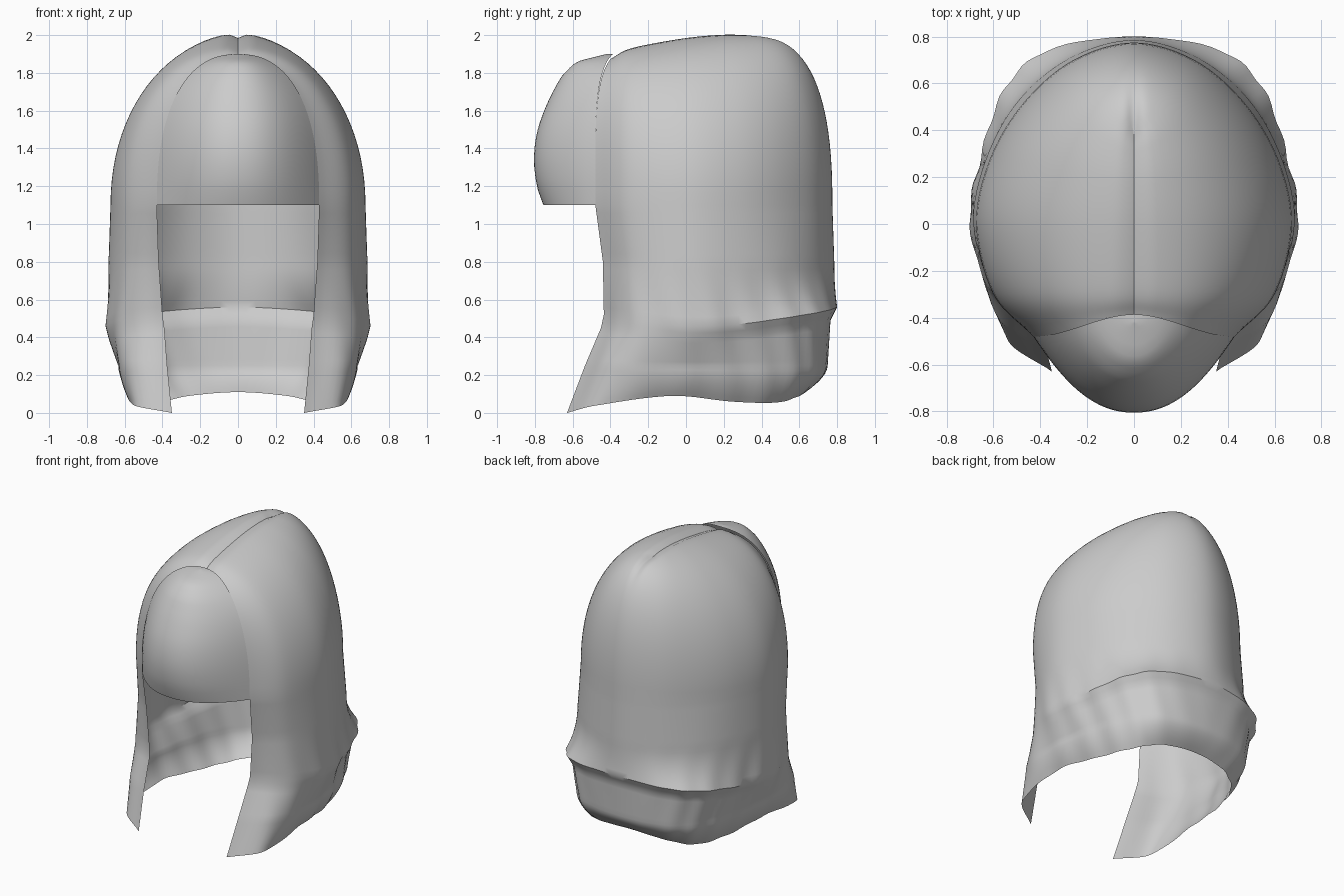
import bpy, math

if "Cube" in bpy.data.objects:
    bpy.data.objects.remove(bpy.data.objects["Cube"])

# Half cross-sections from the front edge (s=0) round to the back centre (s=6)
RINGS = [
    [(.43, -.48), (.60, -.30), (.675, 0), (.615, .28), (.47, .52), (.26, .70), (0, .775)],
    [(.42, -.44), (.60, -.28), (.685, 0), (.63, .28), (.49, .53), (.27, .71), (0, .785)],
    [(.40, -.435), (.61, -.29), (.70, 0), (.655, .28), (.555, .57), (.37, .74), (0, .80)],
    [(.39, -.45), (.61, -.30), (.68, 0), (.62, .28), (.52, .55), (.34, .71), (0, .765)],
    [(.375, -.535), (.595, -.38), (.63, -.03), (.58, .28), (.49, .54), (.32, .70), (0, .75)],
    [(.35, -.63), (.55, -.47), (.57, -.08), (.51, .24), (.42, .48), (.26, .60), (0, .63)],
]
RIDGE = [.52, .50, .46, .47, .51, .54, .56]
HEM = [0, .04, .09, .06, .055, .09, .11]
# Parting line positions, heights and dome roundness for each column
PART_Y = [-.385, -.28, -.02, .17, .30, .36, .38]
PART_Z = [1.885, 1.935, 1.985, 2.005, 2.005, 1.997, 1.995]
ROUND = [2.35, 2.2, 2.05, 2.05, 2.15, 2.35, 2.45]
BASE = 1.1


def spline(vals, s, mirrored=False):
    """Smooth interpolation through evenly spaced values; mirrored flattens the far end."""
    i = min(int(s), len(vals) - 2)
    t = s - i
    b, c = vals[i], vals[i + 1]
    a = vals[i - 1] if i > 0 else 2 * b - c
    d = vals[i + 2] if i + 2 < len(vals) else (b if mirrored else 2 * c - b)
    return b + .5 * t * (c - a + t * (2*a - 5*b + 4*c - d + t * (3*(b - c) + d - a)))


def ring_point(k, s):
    return (spline([p[0] for p in RINGS[k]], s), spline([p[1] for p in RINGS[k]], s, True))


def dome_point(s, a):
    n = spline(ROUND, s, True)
    r, h = max(0, math.sin(a)) ** (2 / n), max(0, math.cos(a)) ** (2 / n)
    bx, by = ring_point(0, s)
    y0 = spline(PART_Y, s, True)
    x = max(0, bx * r)
    z = BASE + (spline(PART_Z, s, True) - BASE) * h
    z -= .022 * math.exp(-(x / .03) ** 2) * h ** 8      # parting groove
    w = max(0, 1 - s)                                   # rounded front hairline
    f = (1 - w) * r + w * r * r * (3 - 2 * r)
    return (x, y0 + (by - y0) * f, z)


def side_point(s, k, t):
    ridge, hem = spline(RIDGE, s, True), spline(HEM, s, True)
    zs = [BASE, .8, ridge, ridge - .07, .25, hem]
    back = max(0, min(1, (s - .5) / 1.5))
    ease = {1: 2.2, 4: 1.8}.get(k, 1)                   # flare at ridge, round at hem
    e = t ** (1 + (ease - 1) * back)
    p, q = ring_point(k, s), ring_point(k + 1, s)
    x, y = [p[i] + (q[i] - p[i]) * e for i in (0, 1)]
    z = zs[k] + (zs[k + 1] - zs[k]) * t
    # soft strand ripples on the lower hair
    amp = .008 * max(0, min(1, (.8 - z) / .3)) * math.sin(math.pi * s / 6)
    f = 1 + amp * math.sin(s * 9 + z * 8)
    return (max(0, x * f), y * f, z)


def grid_object(name, rows, angle=35):
    n = len(rows[0])
    verts = [p for row in rows for p in row]
    faces = [(i*n + j, (i+1)*n + j, (i+1)*n + j + 1, i*n + j + 1)
             for i in range(len(rows) - 1) for j in range(n - 1)]
    mesh = bpy.data.meshes.new(name)
    mesh.from_pydata(verts, [], faces)
    ob = bpy.data.objects.new(name, mesh)
    bpy.context.collection.objects.link(ob)
    bpy.ops.object.select_all(action='DESELECT')
    ob.select_set(True)
    bpy.context.view_layer.objects.active = ob
    m = ob.modifiers.new("mirror", 'MIRROR')
    m.merge_threshold = .0005
    bpy.ops.object.modifier_apply(modifier=m.name)
    bpy.ops.object.shade_smooth_by_angle(angle=math.radians(angle))
    return ob


# Main hair: dome, straight sides, ridge and tucked-in lower hair
S = [6 * i / 48 for i in range(49)]
rows = [[dome_point(s, math.pi / 2 * i / 22) for s in S] for i in range(23)]
for k in range(5):
    steps = 2 if k == 2 else 7
    rows += [[side_point(s, k, (i + 1) / steps) for s in S] for i in range(steps)]
grid_object("long_hair", rows)

# Fringe: bulging panel that shares the front arch of the main hair
FRINGE_Z = [1.10, 1.20, 1.35, 1.50, 1.65, 1.78, 1.86, 1.90]
FRINGE_Y = [-.755, -.79, -.805, -.785, -.73, -.66, -.575, -.42]


def fringe_depth(z):
    for i in range(7):
        if z <= FRINGE_Z[i + 1]:
            return spline(FRINGE_Y, i + (z - FRINGE_Z[i]) / (FRINGE_Z[i + 1] - FRINGE_Z[i]))
    return FRINGE_Y[-1]


rows = []
for i in range(25):
    a = math.pi / 2 * i / 24
    x, y, _ = dome_point(0, a)
    z = BASE + .8 * max(0, math.cos(a)) ** (2 / ROUND[0])
    c = fringe_depth(z)
    rows.append([(x * j / 14, y + (c - y) * (1 - (j / 14) ** 2.2), z) for j in range(15)])
grid_object("fringe", rows, 50)
